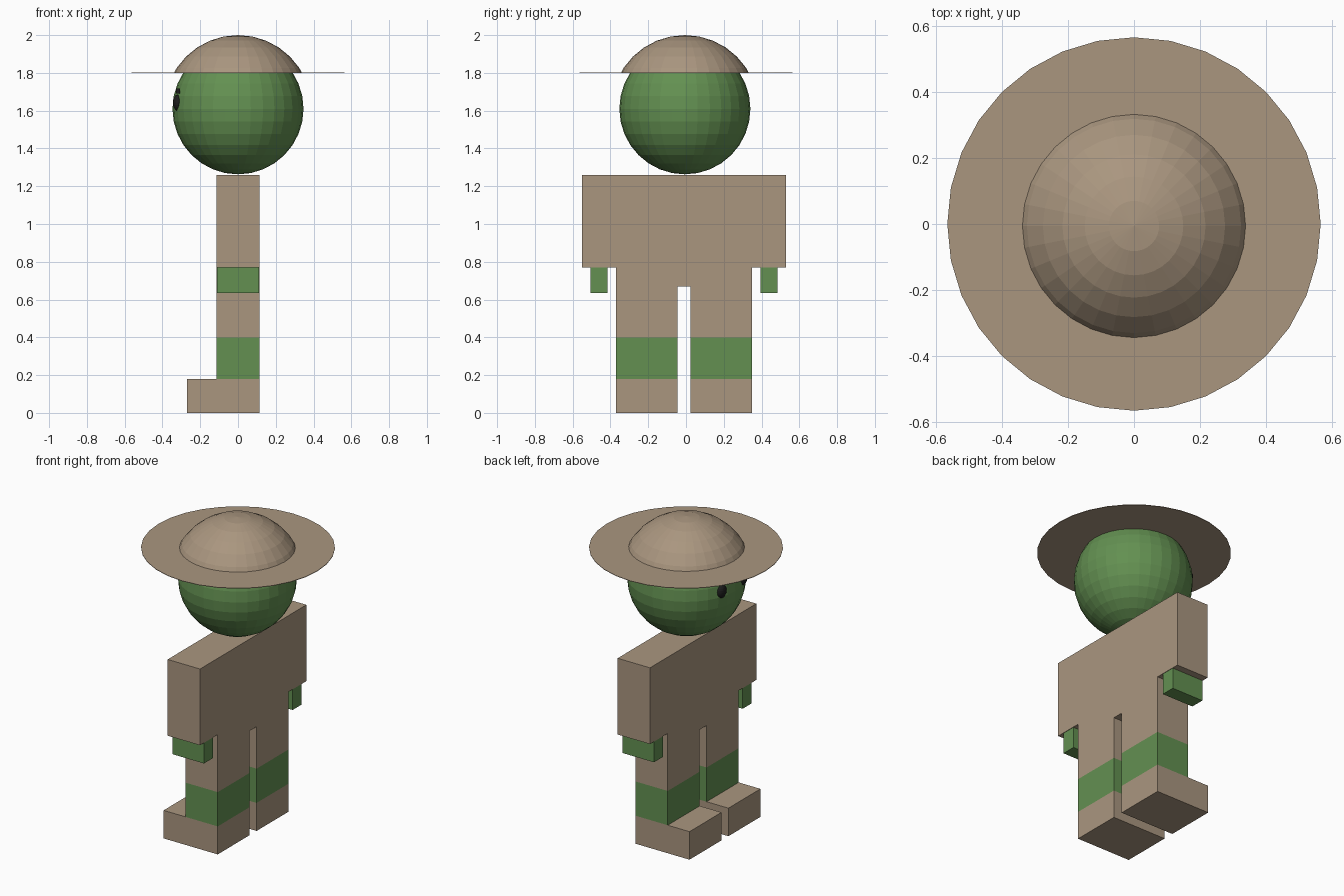
import bpy, bmesh
from mathutils import Matrix, Vector

if "Cube" in bpy.data.objects:
    bpy.data.objects.remove(bpy.data.objects["Cube"])

MID = -0.01          # body centre line in y; the figure faces -x
HEAD_Z = 1.61


def material(name, color):
    m = bpy.data.materials.new(name)
    m.diffuse_color = (*color, 1)
    m.use_nodes = True
    m.node_tree.nodes["Principled BSDF"].inputs["Base Color"].default_value = m.diffuse_color
    return m


tan = material("tan_cloth", (0.40, 0.305, 0.213))
green = material("green_skin", (0.125, 0.28, 0.083))
black = material("black", (0.012, 0.012, 0.012))


def finish(name, bm, mat):
    mesh = bpy.data.meshes.new(name)
    bm.to_mesh(mesh)
    bm.free()
    mesh.materials.append(mat)
    ob = bpy.data.objects.new(name, mesh)
    bpy.context.collection.objects.link(ob)
    return ob


def box(name, x, y, z, mat):
    """Box from (min, max) ranges, y measured from the body centre line."""
    bm = bmesh.new()
    bmesh.ops.create_cube(bm, size=1)
    for v in bm.verts:
        v.co = Vector([r[0] if c < 0 else r[1] for c, r in zip(v.co, (x, y, z))])
        v.co.y += MID
    return finish(name, bm, mat)


def ball(name, center, radii, mat, cut_z=None, segments=32, rings=16):
    bm = bmesh.new()
    bmesh.ops.create_uvsphere(bm, u_segments=segments, v_segments=rings, radius=1,
                              matrix=Matrix.LocRotScale(Vector(center), None, Vector(radii)))
    if cut_z is not None:
        bmesh.ops.bisect_plane(bm, geom=bm.verts[:] + bm.edges[:] + bm.faces[:],
                               plane_co=(0, 0, cut_z), plane_no=(0, 0, 1), clear_inner=True)
    return finish(name, bm, mat)


# torso with sleeves, and hips
box("torso", (-0.115, 0.115), (-0.54, 0.54), (0.77, 1.26), tan)
box("hips", (-0.115, 0.115), (-0.36, 0.36), (0.67, 0.77), tan)

# limbs and face features, one set per side
for side, s in (("left", -1), ("right", 1)):
    def span(a, b):
        return tuple(sorted((s * a, s * b)))
    leg_y = span(0.035, 0.36)
    box(side + "_trouser_leg", (-0.115, 0.115), leg_y, (0.40, 0.67), tan)
    box(side + "_shin", (-0.115, 0.115), leg_y, (0.18, 0.40), green)
    box(side + "_shoe", (-0.27, 0.115), leg_y, (0, 0.18), tan)
    box(side + "_hand", (-0.112, 0.112), span(0.405, 0.495), (0.635, 0.77), green)
    ball(side + "_eye", (-0.318, MID + s * 0.105, 1.642), (0.027, 0.038, 0.043),
         black, segments=16, rings=10)
    box(side + "_brow", (-0.327, -0.307), span(0.065, 0.155), (1.692, 1.717), black)

# head, and hat crown concentric with it
ball("head", (0, -0.006, HEAD_Z), (0.347,) * 3, green)
ball("hat_crown", (0, -0.006, HEAD_Z), (0.39,) * 3, tan, cut_z=1.8)

# flat hat brim
bm = bmesh.new()
bmesh.ops.create_cone(bm, cap_ends=True, segments=32, radius1=0.565, radius2=0.565,
                      depth=0.003, matrix=Matrix.Translation((0, 0, 1.8)))
finish("hat_brim", bm, tan)
